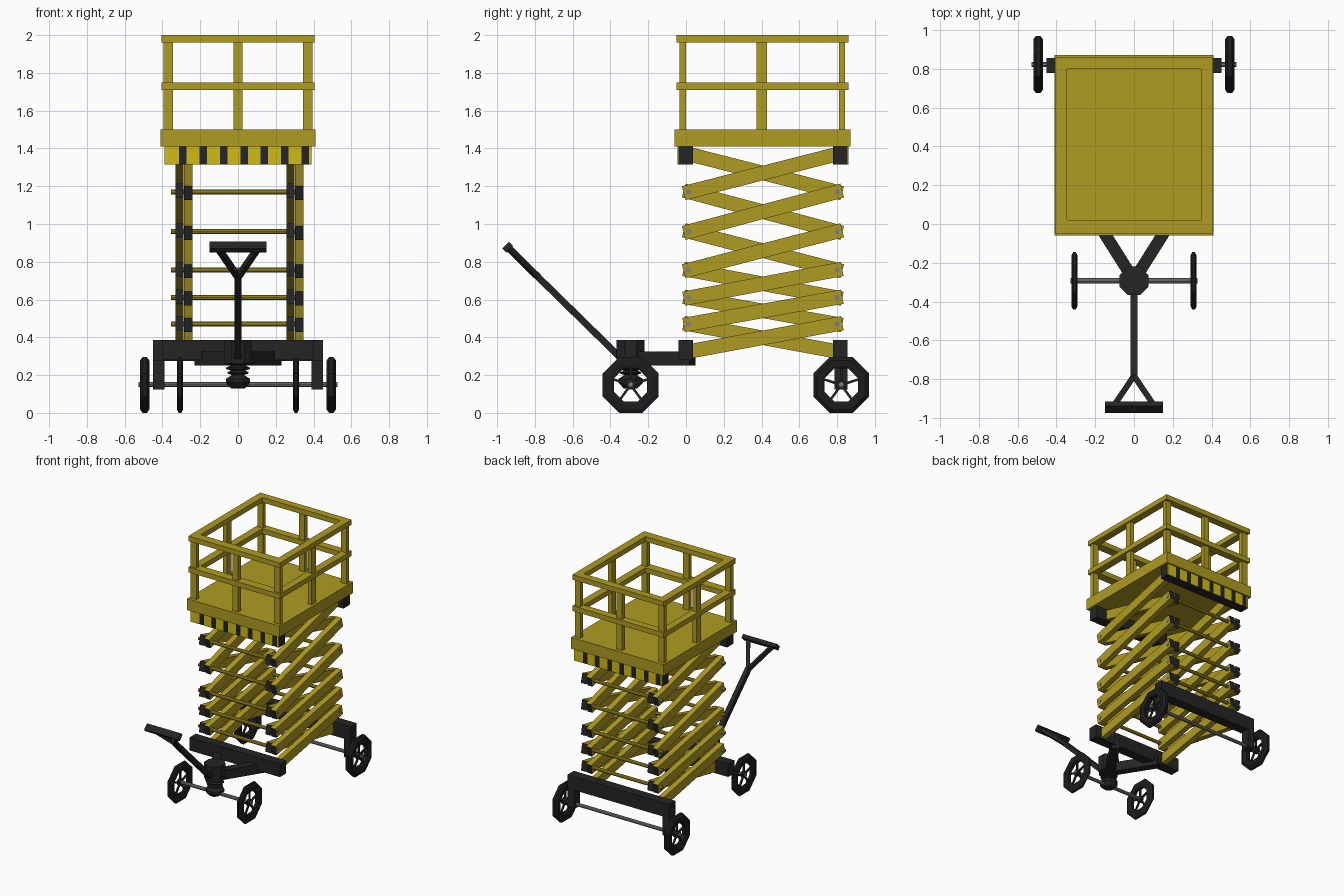
import bpy, bmesh, math
from mathutils import Vector, Matrix

if "Cube" in bpy.data.objects:
    bpy.data.objects.remove(bpy.data.objects["Cube"])


def material(name, rgb):
    m = bpy.data.materials.new(name)
    m.diffuse_color = (*rgb, 1)
    m.use_nodes = True
    m.node_tree.nodes["Principled BSDF"].inputs["Base Color"].default_value = m.diffuse_color
    return m


YELLOW = material("ochre yellow", (0.43, 0.33, 0.016))
BRIGHT = material("bright yellow", (0.63, 0.50, 0.008))
BLACK = material("frame black", (0.018, 0.018, 0.018))
TYRE = material("tyre black", (0.012, 0.012, 0.012))
STEEL = material("steel grey", (0.22, 0.22, 0.22))


def finish(bm, name, *mats):
    bmesh.ops.recalc_face_normals(bm, faces=bm.faces)
    me = bpy.data.meshes.new(name)
    bm.to_mesh(me)
    bm.free()
    for m in mats:
        me.materials.append(m)
    ob = bpy.data.objects.new(name, me)
    bpy.context.collection.objects.link(ob)
    return ob


def add_box(bm, x0, x1, y0, y1, z0, z1):
    mat = Matrix.Translation(((x0 + x1) / 2, (y0 + y1) / 2, (z0 + z1) / 2)) @ \
        Matrix.Diagonal((x1 - x0, y1 - y0, z1 - z0, 1))
    bmesh.ops.create_cube(bm, size=1, matrix=mat)


def boxes(name, mat, *dims):
    bm = bmesh.new()
    for d in dims:
        add_box(bm, *d)
    return finish(bm, name, mat)


def beam(name, a, b, width, height, *mats):
    """Box from a to b; end faces take the second material if given."""
    a, b = Vector(a), Vector(b)
    d = (b - a).normalized()
    side = d.cross(Vector((0, 0, 1))).normalized()
    rot = Matrix((d, side, side.cross(d))).transposed().to_4x4()
    bm = bmesh.new()
    bmesh.ops.create_cube(bm, size=1, matrix=Matrix.Translation((a + b) / 2) @ rot @
                          Matrix.Diagonal(((b - a).length, width, height, 1)))
    if len(mats) > 1:
        bm.normal_update()
        for f in bm.faces:
            f.material_index = int(abs(f.normal.dot(d)) > 0.9)
    return finish(bm, name, *mats)


def rod(name, x0, x1, y, z, r, *mats):
    """Round bar along x; end caps take the second material if given."""
    bm = bmesh.new()
    bmesh.ops.create_cone(bm, cap_ends=True, segments=10, radius1=r, radius2=r, depth=x1 - x0,
                          matrix=Matrix.Translation(((x0 + x1) / 2, y, z)) @ Matrix.Rotation(math.pi / 2, 4, 'Y'))
    if len(mats) > 1:
        for f in bm.faces:
            f.material_index = int(len(f.verts) > 4)
    return finish(bm, name, *mats)


def lathe(bm, profile, n, place, closed):
    """Revolve (radius, height) points about the local z axis."""
    rings = []
    for r, h in profile:
        rings.append([bm.verts.new(place @ Vector((r * math.cos(t), r * math.sin(t), h)))
                      for t in ((i + 0.5) * 2 * math.pi / n for i in range(n))])
    for a, b in zip(rings, rings[1:] + (rings[:1] if closed else [])):
        for i in range(n):
            j = (i + 1) % n
            bm.faces.new((a[i], a[j], b[j], b[i]))
    if not closed:
        bm.faces.new(rings[0])
        bm.faces.new(rings[-1])


# platform deck and guard rails
boxes("platform_deck", YELLOW, (-0.41, 0.41, -0.06, 0.87, 1.41, 1.50))
for label, z0, z1 in (("mid", 1.71, 1.75), ("top", 1.96, 2.0)):
    boxes(label + "_rail", YELLOW,
          (-0.405, 0.405, -0.05, 0.02, z0, z1), (-0.405, 0.405, 0.80, 0.86, z0, z1),
          (-0.405, -0.345, 0.02, 0.80, z0, z1), (0.345, 0.405, 0.02, 0.80, z0, z1))
posts = [(x - 0.025, x + 0.025, y - 0.017, y + 0.017, 1.49, 1.97)
         for x in (-0.37, 0, 0.37) for y in (-0.017, 0.826)]
posts += [(x - 0.017, x + 0.017, 0.373, 0.428, 1.49, 1.97) for x in (-0.375, 0.375)]
boxes("rail_posts", YELLOW, *posts)

# warning striped bars below the deck: black bar with yellow plates outside
edges = [-0.39]
for i in range(7):
    c = -0.292 + 0.108 * i
    edges += [c - 0.02, c + 0.02]
edges.append(0.39)
for label, y0, y1, s in (("front", -0.04, 0.037, 1), ("back", 0.777, 0.855, -1)):
    boxes(label + "_stripe_bar", BLACK, (-0.39, 0.39, y0, y1, 1.315, 1.41))
    yf = y0 if s > 0 else y1
    plates = []
    for a, b in zip(edges[::2], edges[1::2]):
        xa, xb = sorted((a * s, b * s))
        ya, yb = sorted((yf, yf - s * 0.004))
        plates.append((xa, xb, ya, yb, 1.316, 1.41))
    boxes(label + "_stripe_plates", BRIGHT, *plates)

# scissor arms, black end faces
levels = [0.325, 0.47, 0.61, 0.757, 0.96, 1.17, 1.37]
Y0, Y1 = 0.015, 0.80
for side, xc in (("left", -0.287), ("right", 0.301)):
    for i, (lo, hi) in enumerate(zip(levels, levels[1:])):
        for kind, x, za, zb in (("falling", xc - 0.023, hi, lo), ("rising", xc + 0.023, lo, hi)):
            ext = Vector((0, Y1 - Y0, zb - za)).normalized() * 0.028
            beam(f"{side}_{kind}_arm_{i + 1}", Vector((x, Y0, za)) - ext, Vector((x, Y1, zb)) + ext,
                 0.044, 0.076, YELLOW, BLACK)
# cross rods with steel ends
for i, z in enumerate(levels[1:-1]):
    for label, y in (("front", Y0), ("back", Y1)):
        rod(f"{label}_cross_rod_{i + 1}", -0.355, 0.348, y, z, 0.014, YELLOW, STEEL)

# chassis
boxes("front_chassis_beam", BLACK, (-0.40, 0.40, -0.04, 0.037, 0.28, 0.385))
boxes("back_chassis_beam", BLACK, (-0.45, 0.45, 0.777, 0.855, 0.275, 0.385),
      (-0.45, -0.39, 0.785, 0.855, 0.125, 0.28), (0.39, 0.45, 0.785, 0.855, 0.125, 0.28))
for s, label in ((-1, "left"), (1, "right")):
    beam(label + "_tow_arm", (0, -0.29, 0.288), (s * 0.205, 0.035, 0.288), 0.062, 0.076, BLACK)

# steering turret with bellows below
bm = bmesh.new()
lathe(bm, [(0.04, 0.13), (0.07, 0.16), (0.07, 0.18), (0.035, 0.20), (0.06, 0.208), (0.06, 0.215), (0.04, 0.224),
           (0.068, 0.232), (0.068, 0.24), (0.045, 0.25), (0.08, 0.262), (0.08, 0.385)], 8,
      Matrix.Translation((0, -0.293, 0)), False)
finish(bm, "steering_turret", BLACK)

# pull handle with braces and grip
tip = Vector((0, -0.945, 0.878))
joint = Vector((0, -0.79, 0.726))
beam("handle_shaft", (0, -0.31, 0.256), joint, 0.036, 0.036, BLACK)
axis = (tip - joint).normalized()
for s, label in ((-1, "left"), (1, "right")):
    beam(label + "_handle_brace", joint - axis * 0.01, tip + Vector((s * 0.105, 0, 0)) - axis * 0.01,
         0.03, 0.028, BLACK)
grip = boxes("handle_grip", BLACK, (-0.15, 0.15, -0.015, 0.015, -0.026, 0.026))
grip.location = tip
grip.rotation_euler = (math.radians(-45), 0, 0)


# octagonal spoked wheels
def wheel(name, x, y, w):
    place = Matrix.Translation((x, y, 0.148)) @ Matrix.Rotation(math.pi / 2, 4, 'Y')
    bm = bmesh.new()
    h = w / 2
    lathe(bm, [(0.095, -h * 0.7), (0.108, -h), (0.14, -h), (0.16, -h * 0.45), (0.16, h * 0.45),
               (0.14, h), (0.108, h), (0.095, h * 0.7)], 8, place, True)
    finish(bm, name + "_tyre", TYRE)
    bm = bmesh.new()
    lathe(bm, [(0.027, -h * 0.8), (0.027, h * 0.8)], 8, place, False)
    for k in range(5):
        m = Matrix.Translation((x, y, 0.148)) @ Matrix.Rotation(k * 2 * math.pi / 5, 4, 'X')
        bmesh.ops.create_cube(bm, size=1, matrix=m @ Matrix.Translation((0, 0, 0.057)) @
                              Matrix.Diagonal((0.012, 0.013, 0.09, 1)))
    finish(bm, name + "_spokes", BLACK)


for s, label in ((-1, "left"), (1, "right")):
    wheel(f"back_{label}_wheel", s * 0.494, 0.822, 0.05)
    wheel(f"front_{label}_wheel", s * 0.307, -0.293, 0.032)
rod("back_axle", -0.527, 0.527, 0.822, 0.15, 0.014, STEEL)
rod("front_axle", -0.328, 0.328, -0.293, 0.15, 0.014, STEEL)
